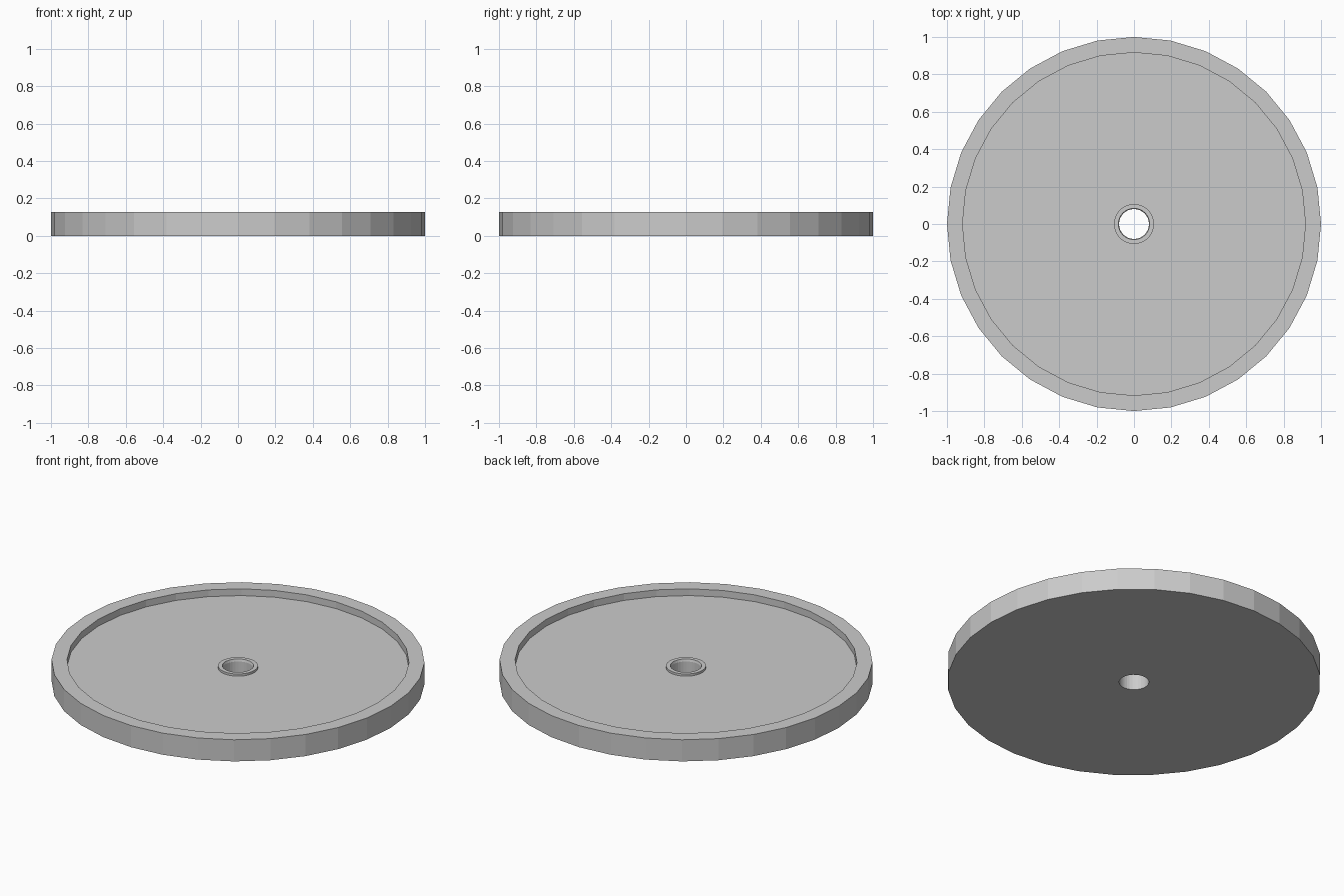
import bpy, bmesh
from math import cos, sin, tau

if "Cube" in bpy.data.objects:
    bpy.data.objects.remove(bpy.data.objects["Cube"])

SIDES = 32


def lathe(name, profile):
    """Revolve a closed (radius, height) profile around z with flat faces."""
    bm = bmesh.new()
    rings = [[bm.verts.new((r * cos(tau * i / SIDES), r * sin(tau * i / SIDES), z))
              for i in range(SIDES)] for r, z in profile]
    for a, b in zip(rings, rings[1:] + rings[:1]):
        for i in range(SIDES):
            j = (i + 1) % SIDES
            bm.faces.new((a[i], a[j], b[j], b[i]))
    bmesh.ops.recalc_face_normals(bm, faces=bm.faces)
    mesh = bpy.data.meshes.new(name)
    bm.to_mesh(mesh)
    bm.free()
    obj = bpy.data.objects.new(name, mesh)
    bpy.context.collection.objects.link(obj)
    return obj


# Round tray: flat base, raised rim, recessed floor, low hub collar and through hole
lathe("round_tray", [
    (0.08, 0.0), (1.0, 0.0),          # underside
    (1.0, 0.128), (0.917, 0.128),     # outer wall and rim top
    (0.917, 0.088), (0.107, 0.088),   # inner wall and floor
    (0.107, 0.101), (0.084, 0.101),   # hub collar
    (0.08, 0.088),                    # small step into the hole
])
